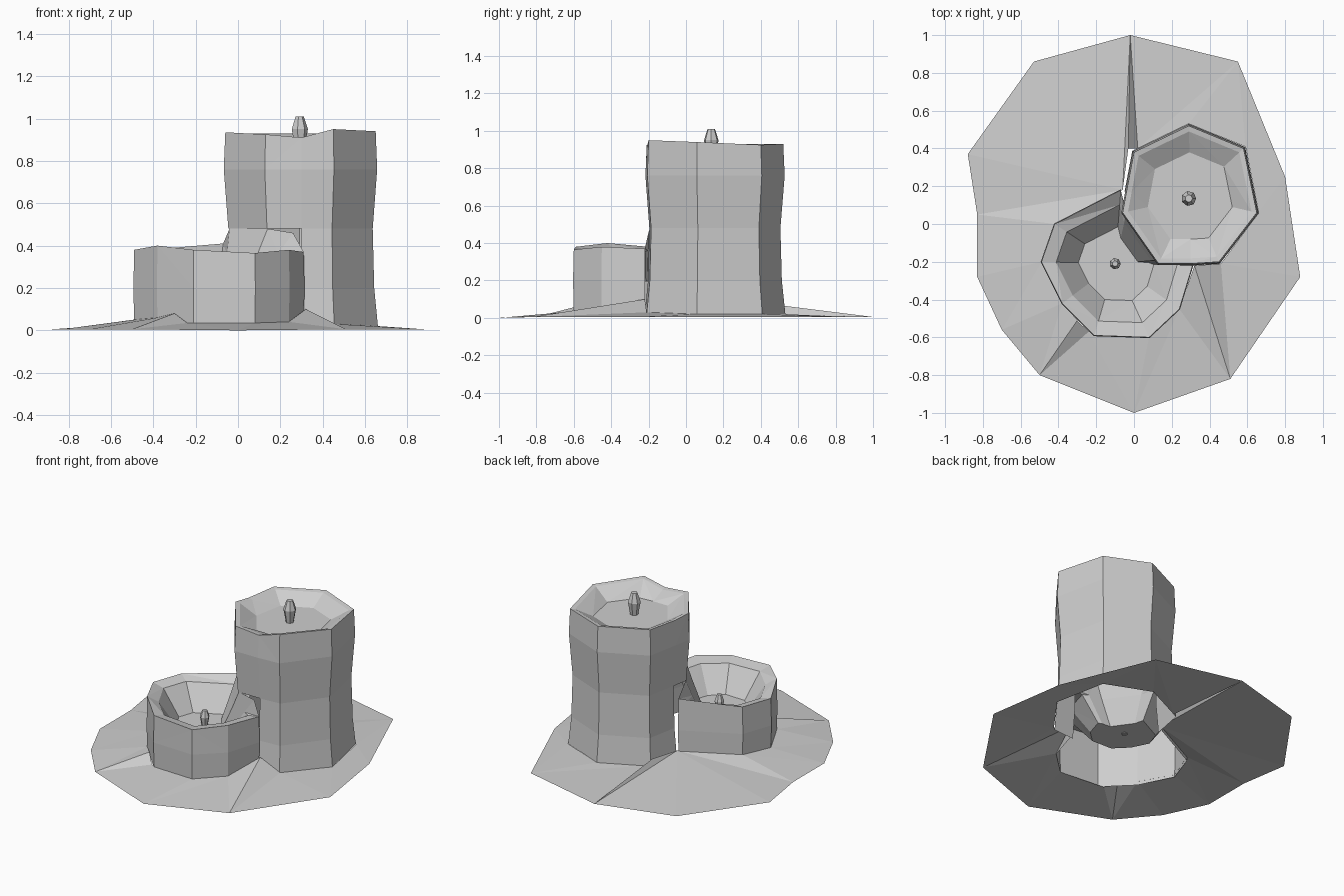
import bpy, math
from mathutils import Vector

old = bpy.data.objects.get("Cube")
if old:
    bpy.data.objects.remove(old)

wax = bpy.data.materials.new("grey wax")
wax.use_nodes = True
GREY = (0.62, 0.62, 0.62, 1)
wax.diffuse_color = GREY
wax.node_tree.nodes["Principled BSDF"].inputs["Base Color"].default_value = GREY


def make(name, verts, faces):
    mesh = bpy.data.meshes.new(name)
    mesh.from_pydata(verts, [], faces)
    mesh.materials.append(wax)
    ob = bpy.data.objects.new(name, mesh)
    bpy.context.collection.objects.link(ob)
    return ob


def loft(name, rings, skip=lambda band, col: False):
    """Join equal closed rings bottom to top and cap the last one."""
    n = len(rings[0])
    verts = [p for r in rings for p in r]
    faces = []
    for b in range(len(rings) - 1):
        for i in range(n):
            if not skip(b, i):
                j = (i + 1) % n
                lo, hi = b * n, (b + 1) * n
                a, c, d, e = lo + i, lo + j, hi + j, hi + i
                # alternate diagonals give the hand-cut facets
                faces += [(a, c, d), (a, d, e)] if (b + i) % 2 else [(a, c, e), (c, d, e)]
    faces.append(tuple(range((len(rings) - 1) * n, len(rings) * n)))
    return make(name, verts, faces)


def scaled(ring, centre, s, z):
    """Scale a ring about a centre; z is a height or a rule on the old height."""
    return [(centre[0] + (p[0] - centre[0]) * s, centre[1] + (p[1] - centre[1]) * s,
             z(p[2]) if callable(z) else z) for p in ring]


# Tall candle: uneven wall, thin rim, shallow pool
tall_c = (0.3, 0.14)
tall_rim = [(0.65, 0.06, 0.94), (0.58, 0.4, 0.925), (0.29, 0.52, 0.93), (0, 0.38, 0.93),
            (-0.04, 0.17, 0.925), (-0.06, 0.06, 0.935), (0.13, -0.21, 0.925),
            (0.3, -0.21, 0.91), (0.45, -0.2, 0.95)]
rings = [scaled(tall_rim, tall_c, s, z)
         for s, z in ((1.03, 0.02), (0.98, 0.2), (0.96, 0.48), (1.02, 0.76))]
rings += [tall_rim,
          scaled(tall_rim, tall_c, 0.92, lambda z: z - 0.005),
          scaled(tall_rim, tall_c, 0.63, 0.865)]
# the wall is open where the short candle has melted into it
loft("tall_candle", rings, lambda band, col: band < 2 and col in (4, 5, 6))

# Short candle: its last points climb the side of the tall one
short_c = (-0.1, -0.21)
short_rim = [(-0.07, 0.18, 0.41), (-0.42, 0, 0.38), (-0.49, -0.2, 0.38), (-0.38, -0.42, 0.4),
             (-0.21, -0.59, 0.38), (0.08, -0.6, 0.365), (0.24, -0.45, 0.38),
             (0.31, -0.22, 0.37), (0.26, -0.2, 0.46), (0.14, -0.19, 0.48), (-0.04, 0.06, 0.48)]
rings = [scaled(short_rim, short_c, 1, 0.035),
         scaled(short_rim, short_c, 1.01, 0.2),
         short_rim,
         scaled(short_rim, short_c, 0.8, lambda z: min(z, 0.375) - 0.015),
         scaled(short_rim, short_c, 0.5, 0.2)]
loft("short_candle", rings, lambda band, col: band < 2 and col > 6)


# Wicks
def wick(name, x, y, z, r, h):
    rings = [[(x + r * k * math.cos(t * math.tau / 7), y + r * k * math.sin(t * math.tau / 7), z + h * f)
              for t in range(7)] for k, f in ((0.6, 0), (1, 0.6), (0.5, 1))]
    loft(name, rings)


wick("tall_wick", 0.29, 0.135, 0.86, 0.04, 0.15)
wick("short_wick", -0.1, -0.21, 0.195, 0.03, 0.105)

# Melted wax skirt, with two raised folds, zipped by angle to the candle feet
edge = [(0.8, 0.25), (0.55, 0.86), (-0.02, 1), (-0.53, 0.86), (-0.88, 0.37), (-0.83, 0.05),
        (-0.83, -0.28), (-0.7, -0.56), (-0.5, -0.8), (0, -1), (0.51, -0.82), (0.88, -0.28)]
outer = [Vector((x, y, 0.005 if y > -0.9 else 0)) for x, y in edge]
inner = [Vector(p) for p in (
    (0.66, 0.06, 0.02), (0.59, 0.41, 0.02), (0.29, 0.53, 0.02), (0.02, 0.4, 0.02),
    (-0.03, 0.4, 0.08), (-0.06, 0.18, 0.06), (-0.42, 0, 0.06), (-0.49, -0.2, 0.05),
    (-0.38, -0.42, 0.06), (-0.3, -0.51, 0.08), (-0.24, -0.57, 0.035), (0.08, -0.6, 0.035),
    (0.24, -0.45, 0.04), (0.32, -0.22, 0.1), (0.46, -0.21, 0.03))]


def angle(ring, i):
    p = ring[i % len(ring)]
    return math.atan2(p.y, p.x) % math.tau + math.tau * (i // len(ring))


faces, i, o, n, m = [], 0, 0, len(inner), len(outer)
while i < n or o < m:
    a, b = i % n, n + o % m
    if o < m and (i == n or angle(outer, o + 1) < angle(inner, i + 1)):
        o += 1
        faces.append((a, b, n + o % m))
    else:
        i += 1
        faces.append((a, b, i % n))
make("wax_skirt", inner + outer, faces)
